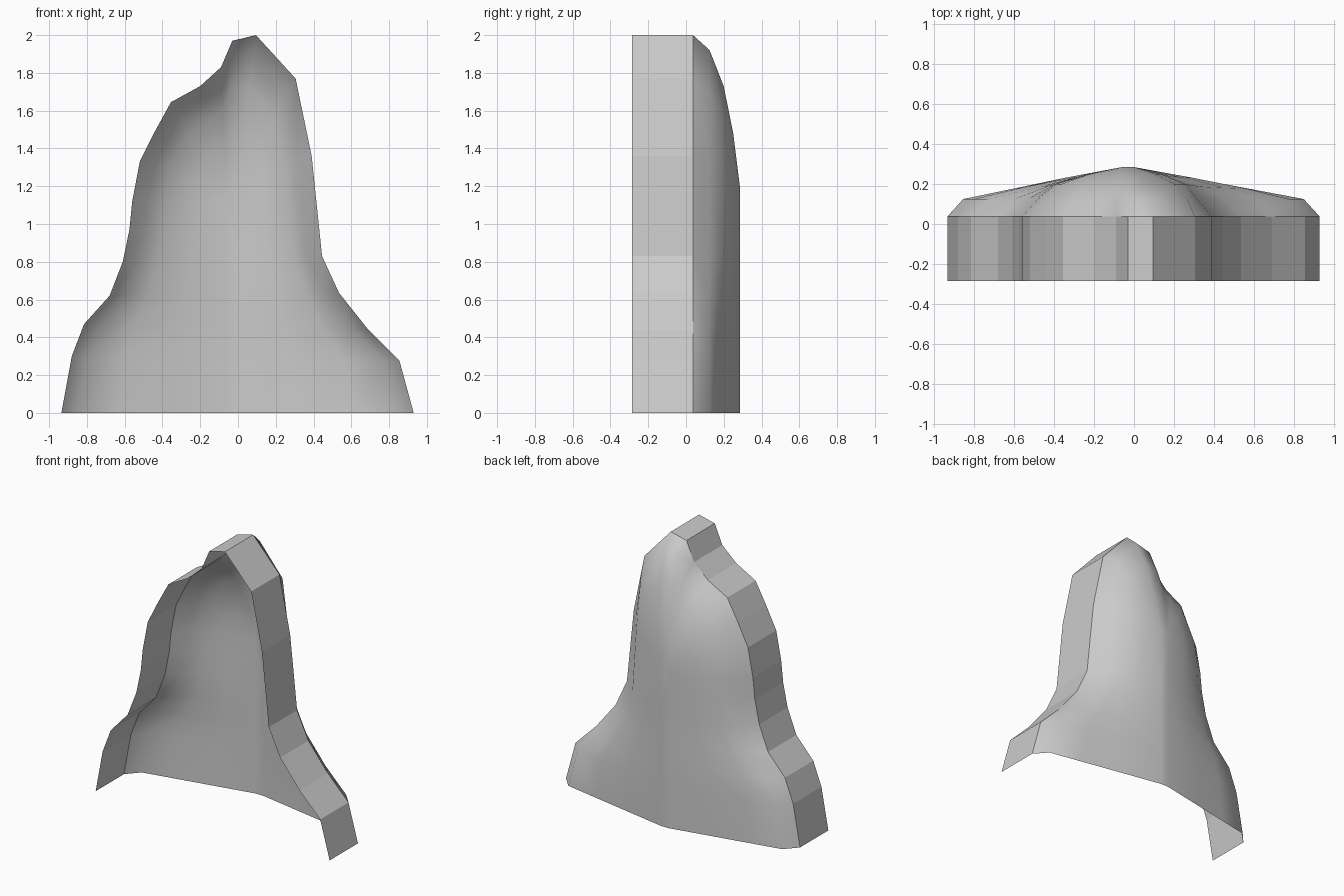
import bpy, bmesh, math

if "Cube" in bpy.data.objects:
    bpy.data.objects.remove(bpy.data.objects["Cube"])

# Front outline (x, z), from bottom left over the peak to bottom right
outline = [(-.935, 0), (-.88, .30), (-.815, .47), (-.68, .62), (-.61, .80),
           (-.575, .97), (-.56, 1.12), (-.52, 1.33), (-.44, 1.49), (-.355, 1.645),
           (-.2, 1.73), (-.09, 1.83), (-.03, 1.97), (.095, 2.0), (.305, 1.77),
           (.39, 1.36), (.445, .83), (.535, .635), (.69, .44), (.855, .275), (.93, 0)]
FRONT, RIM, SHOULDER, BACK = -.285, .037, .125, .285
SPINE_TOP = 1.2


def dome_points(x, z, left):
    """Points from the rim inward to the flat spine of the back."""
    sx, sz = (-.06 if left else 0), min(z, SPINE_TOP)
    dist = math.hypot(sx - x, sz - z)
    rounding = min(1, z / 1.0)
    first = .08 / dist
    steps = [(first, SHOULDER)]
    for t, y_round in ((.34, .2), (.65, .25)):
        y_flat = SHOULDER + (BACK - SHOULDER) * (t - first) / (1 - first)
        steps.append((t, y_flat + (y_round - y_flat) * rounding))
    steps.append((1, BACK))
    return [(x + (sx - x) * t, y, z + (sz - z) * t) for t, y in steps]


bm = bmesh.new()
columns = []
for i, (x, z) in enumerate(outline):
    pts = [(x, FRONT, z), (x, RIM, z)] + dome_points(x, z, i < 13)
    columns.append([bm.verts.new(p) for p in pts])

# Side wall (flat) and domed back (smooth)
for a, b in zip(columns, columns[1:]):
    for k in range(len(a) - 1):
        face = bm.faces.new((a[k], b[k], b[k + 1], a[k + 1]))
        face.smooth = k > 0

# Flat strip along the spine
strip = bm.faces.new([c[-1] for c in columns])
strip.smooth = True
strip.normal_update()
if strip.normal.y < 0:
    strip.normal_flip()
bmesh.ops.remove_doubles(bm, verts=bm.verts, dist=.0005)

# Crisp edge between wall and back
for e in bm.edges:
    if len({f.smooth for f in e.link_faces}) == 2:
        e.smooth = False

mesh = bpy.data.meshes.new("hood_shell")
bm.to_mesh(mesh)
bm.free()
shell = bpy.data.objects.new("hood_shell", mesh)
bpy.context.collection.objects.link(shell)
